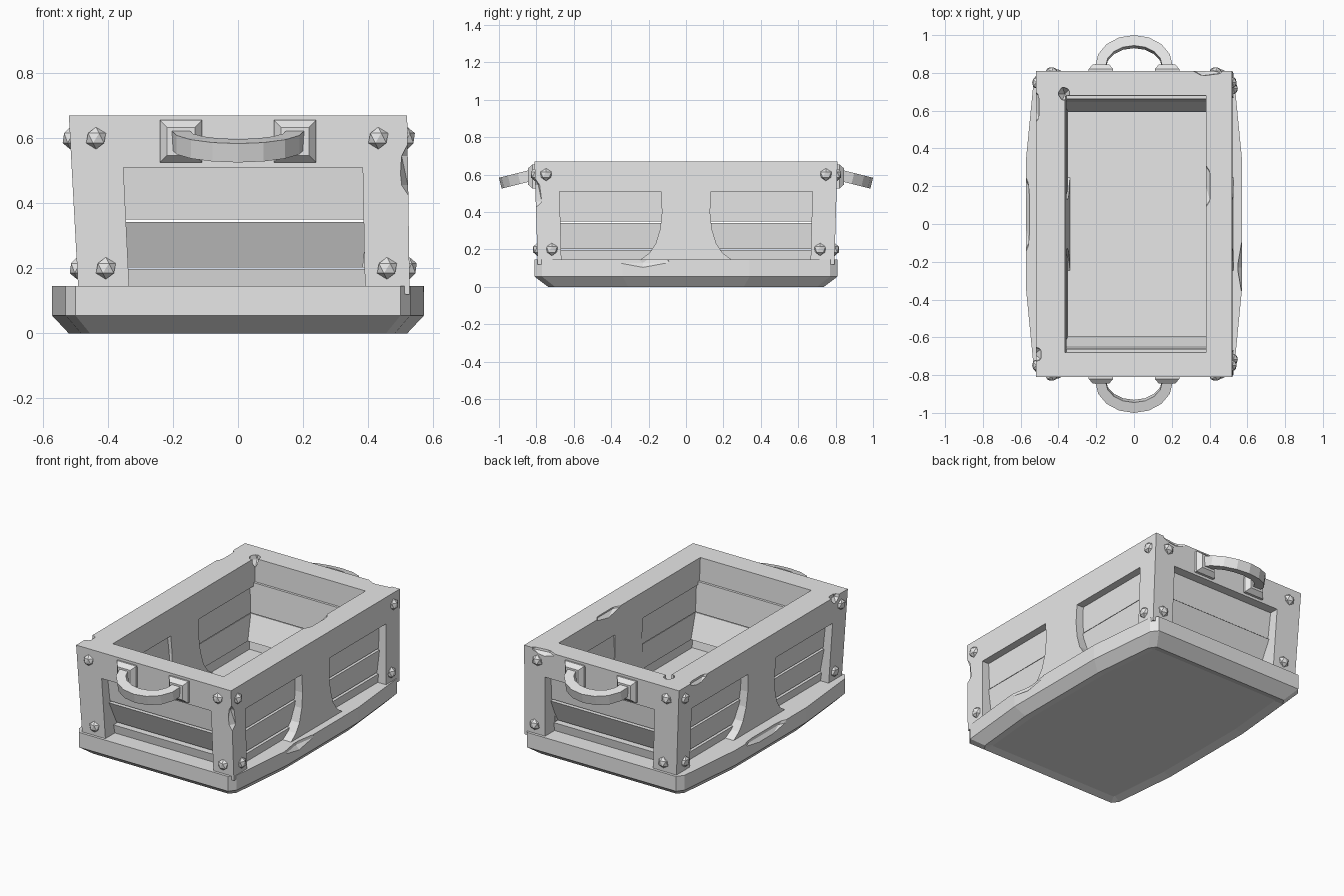
import bpy, bmesh, math
from mathutils import Vector

if "Cube" in bpy.data.objects:
    bpy.data.objects.remove(bpy.data.objects["Cube"])

GREY = (0.8, 0.8, 0.8, 1)
mat = bpy.data.materials.new("plain grey")
mat.use_nodes = True
mat.diffuse_color = GREY
mat.node_tree.nodes["Principled BSDF"].inputs["Base Color"].default_value = GREY


def warp(co):
    """Lean and taper the crate body towards its foot."""
    t = (0.67 - co.z) / 0.525
    return Vector((co.x * (1 - 0.02 * t) + 0.018 * t, co.y * (1 - 0.02 * t), co.z))


def finish(bm, name, warped=False):
    if warped:
        for v in bm.verts:
            v.co = warp(v.co)
    bmesh.ops.recalc_face_normals(bm, faces=bm.faces)
    mesh = bpy.data.meshes.new(name)
    bm.to_mesh(mesh)
    bm.free()
    mesh.materials.append(mat)
    ob = bpy.data.objects.new(name, mesh)
    bpy.context.collection.objects.link(ob)
    return ob


def loft(bm, rings):
    """Skin a list of equal-length point rings and cap both ends."""
    loops = [[bm.verts.new(p) for p in ring] for ring in rings]
    n = len(loops[0])
    for a, b in zip(loops, loops[1:]):
        for i in range(n):
            j = (i + 1) % n
            bm.faces.new((a[i], a[j], b[j], b[i]))
    return bm.faces.new(loops[0]), bm.faces.new(loops[-1])


def prism(bm, points, axis, lo, hi):
    """Extrude a 2D outline along the x or y axis."""
    def place(d):
        return [(d, a, b) if axis == "x" else (a, d, b) for a, b in points]
    loft(bm, [place(lo), place(hi)])


def block(bm, lo, hi):
    rect = [(lo[0], lo[2]), (hi[0], lo[2]), (hi[0], hi[2]), (lo[0], hi[2])]
    prism(bm, rect, "y", lo[1], hi[1])


def cut(ob, bm):
    """Subtract a helper shape from an object."""
    cutter = finish(bm, "cutter")
    cutter.hide_render = True
    mod = ob.modifiers.new("cut", "BOOLEAN")
    mod.operation = "DIFFERENCE"
    mod.solver = "EXACT"
    mod.object = cutter
    bpy.context.view_layer.objects.active = ob
    bpy.ops.object.modifier_apply(modifier=mod.name)
    bpy.data.objects.remove(cutter)


def chip(ob, center, size):
    """Knock a faceted chip out of an edge."""
    bm = bmesh.new()
    bmesh.ops.create_icosphere(bm, subdivisions=1, radius=1)
    for v in bm.verts:
        v.co = Vector(center) + v.co * Vector(size)
    cut(ob, bm)


# Crate frame: solid block, hollowed, with windows in all four walls
bm = bmesh.new()
block(bm, (-0.52, -0.81, 0.12), (0.52, 0.81, 0.67))
frame = finish(bm, "crate_frame")

bm = bmesh.new()
block(bm, (-0.365, -0.68, 0), (0.38, 0.68, 1))
cut(frame, bm)

bm = bmesh.new()
block(bm, (-0.36, -1, 0.05), (0.38, 1, 0.51))
cut(frame, bm)

side_window = [(0.68, 0.51), (0.135, 0.51), (0.13, 0.4), (0.14, 0.31),
               (0.165, 0.23), (0.2, 0.18), (0.25, 0.145), (0.25, 0.05), (0.68, 0.05)]
for s in (-1, 1):
    bm = bmesh.new()
    prism(bm, [(s * y, z) for y, z in side_window], "x", -1, 1)
    cut(frame, bm)

for center, size in [((0.53, -0.82, 0.5), (0.04, 0.05, 0.1)),
                     ((-0.53, 0.62, 0.68), (0.035, 0.11, 0.05)),
                     ((-0.53, -0.69, 0.68), (0.05, 0.05, 0.06)),
                     ((0.38, 0.2, 0.68), (0.03, 0.14, 0.04)),
                     ((0.39, 0.82, 0.68), (0.1, 0.04, 0.05)),
                     ((-0.37, 0.69, 0.68), (0.035, 0.04, 0.08))]:
    chip(frame, center, size)
for v in frame.data.vertices:
    v.co = warp(v.co)

# Planks filling the windows: (bottom, top, inward shift at bottom, at top)
ROWS = [(0.13, 0.197, 0.04, 0.03), (0.203, 0.342, 0.06, 0.0), (0.35, 0.53, 0.01, 0.0)]
for s in (-1, 1):
    side = "right" if s < 0 else "left"
    end = "front" if s < 0 else "back"
    for row, (z0, z1, in0, in1) in enumerate(ROWS):
        bm = bmesh.new()
        lean = 0.2
        section = [(s * (0.47 - in0 * lean), z0), (s * (0.475 - in1 * lean), z1),
                   (s * (0.39 - in1 * lean), z1), (s * (0.385 - in0 * lean), z0)]
        prism(bm, section, "y", -0.72, 0.72)
        finish(bm, f"{side}_plank_{row + 1}", True)
        bm = bmesh.new()
        section = [(s * (0.755 - in0), z0), (s * (0.755 - in1), z1),
                   (s * (0.665 - in1), z1), (s * (0.665 - in0), z0)]
        prism(bm, section, "x", -0.42, 0.42)
        finish(bm, f"{end}_plank_{row + 1}", True)

# Base tray: bowed long sides, chamfered foot, recessed underside
half = [(0.5, -0.81), (0.53, -0.77), (0.572, -0.34), (0.572, 0.34), (0.53, 0.77), (0.5, 0.81)]
outline = half + [(-x, -y) for x, y in half]
rings = [[(x * k, y * k, z) for x, y in outline]
         for z, k in ((0.145, 1), (0.055, 1), (0.0, 0.91))]
bm = bmesh.new()
bottom = loft(bm, rings)[1]
bmesh.ops.recalc_face_normals(bm, faces=bm.faces)
bmesh.ops.inset_region(bm, faces=[bottom], thickness=0.05)
bmesh.ops.translate(bm, verts=bottom.verts, vec=(0, 0, 0.012))
base = finish(bm, "base_tray")
chip(base, (0.585, -0.23, 0.16), (0.04, 0.17, 0.07))
chip(base, (-0.585, 0.05, 0.16), (0.04, 0.28, 0.07))

# Rivets on every post
for s in (-1, 1):
    end = "front" if s < 0 else "back"
    spots = [(x, s * 0.81, z) for x, z in ((-0.44, 0.6), (0.43, 0.6), (-0.43, 0.2), (0.45, 0.2))]
    spots += [(x * 0.52, s * y, z) for x in (-1, 1) for y, z in ((0.75, 0.6), (0.73, 0.2))]
    for i, spot in enumerate(spots):
        bm = bmesh.new()
        bmesh.ops.create_icosphere(bm, subdivisions=1, radius=0.034)
        squash = Vector((1, 0.75, 1)) if i < 4 else Vector((0.75, 1, 1))
        for v in bm.verts:
            v.co = v.co * squash + warp(Vector(spot))
        finish(bm, f"{end}_rivet_{i + 1}")

# Handles with bevelled mounting plates
for s in (-1, 1):
    end = "front" if s < 0 else "back"
    for side in (-1, 1):
        rings = []
        for y, m in ((0.79, 0), (0.82, 0), (0.845, 0.022)):
            x0, x1, z0, z1 = 0.11 + m, 0.24 - m, 0.525 + m, 0.655 - m
            rings.append([(side * x, s * y, z) for x, z in
                          ((x0, z0), (x1, z0), (x1, z1), (x0, z1))])
        bm = bmesh.new()
        loft(bm, rings)
        finish(bm, f"{end}_handle_plate_{'right' if side < 0 else 'left'}")
    rings = []
    for i in range(9):
        a = math.pi * i / 8
        ring = []
        for rx, ry, up in ((0.205, 0.163, -1), (0.205, 0.163, 1), (0.15, 0.108, 1), (0.15, 0.108, -1)):
            out = ry * math.sin(a)
            ring.append((rx * math.cos(a), s * (0.83 + out + up * 0.007),
                         0.595 - 0.25 * out + up * 0.029))
        rings.append(ring)
    bm = bmesh.new()
    loft(bm, rings)
    finish(bm, f"{end}_handle")
